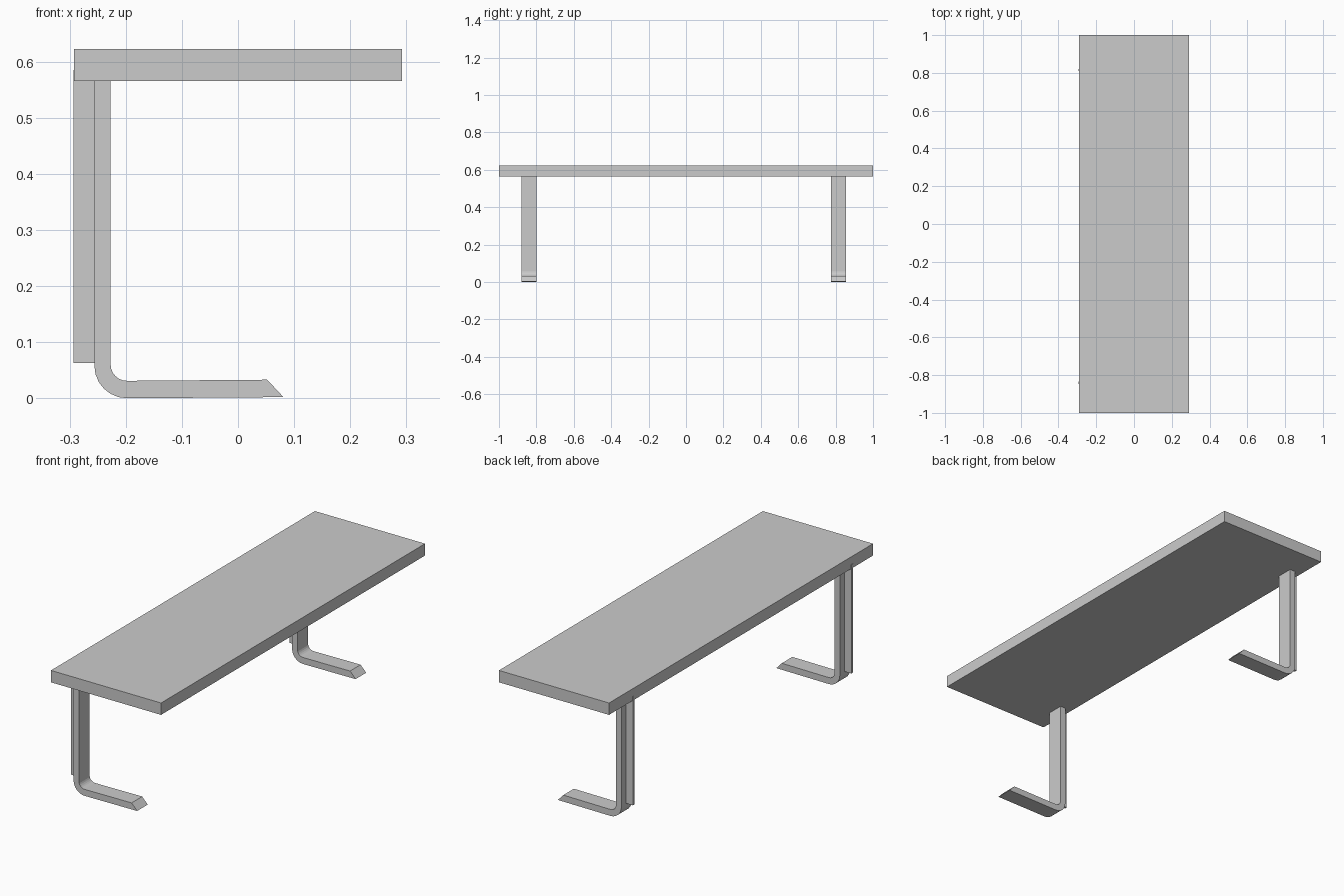
import bpy, bmesh, math

if "Cube" in bpy.data.objects:
    bpy.data.objects.remove(bpy.data.objects["Cube"])


def finish(name, bm):
    bmesh.ops.recalc_face_normals(bm, faces=bm.faces)
    mesh = bpy.data.meshes.new(name)
    bm.to_mesh(mesh)
    bm.free()
    obj = bpy.data.objects.new(name, mesh)
    bpy.context.collection.objects.link(obj)
    return obj


def box(name, x0, x1, y0, y1, z0, z1):
    extrude(name, [(x0, z0), (x1, z0), (x1, z1), (x0, z1)], y0, y1)


def extrude(name, profile, y0, y1):
    bm = bmesh.new()
    face = bm.faces.new([bm.verts.new((x, y0, z)) for x, z in profile])
    out = bmesh.ops.extrude_face_region(bm, geom=[face])
    verts = [g for g in out["geom"] if isinstance(g, bmesh.types.BMVert)]
    bmesh.ops.translate(bm, verts=verts, vec=(0, y1 - y0, 0))
    return finish(name, bm)


def arc(cx, cz, r, a0, a1, n=6):
    angles = [math.radians(a0 + (a1 - a0) * i / n) for i in range(n + 1)]
    return [(cx + r * math.cos(a), cz + r * math.sin(a)) for a in angles]


# Table top
box("table_top", -0.292, 0.292, -1.0, 1.0, 0.565, 0.622)

# Bent flat-bar leg profile: upright, rounded bend, foot with slanted tip
profile = [(-0.256, 0.565)]
profile += arc(-0.198, 0.058, 0.058, 180, 270)
profile += [(0.081, 0.002), (0.052, 0.033)]
profile += arc(-0.198, 0.060, 0.029, 270, 180)
profile += [(-0.227, 0.565)]

# Two legs, each with a thin stiffening fin behind the upright
for side, y in (("front", -0.84), ("back", 0.815)):
    extrude(side + "_leg", profile, y - 0.04, y + 0.04)
    box(side + "_leg_fin", -0.293, -0.256, y - 0.006, y + 0.006, 0.063, 0.585)
